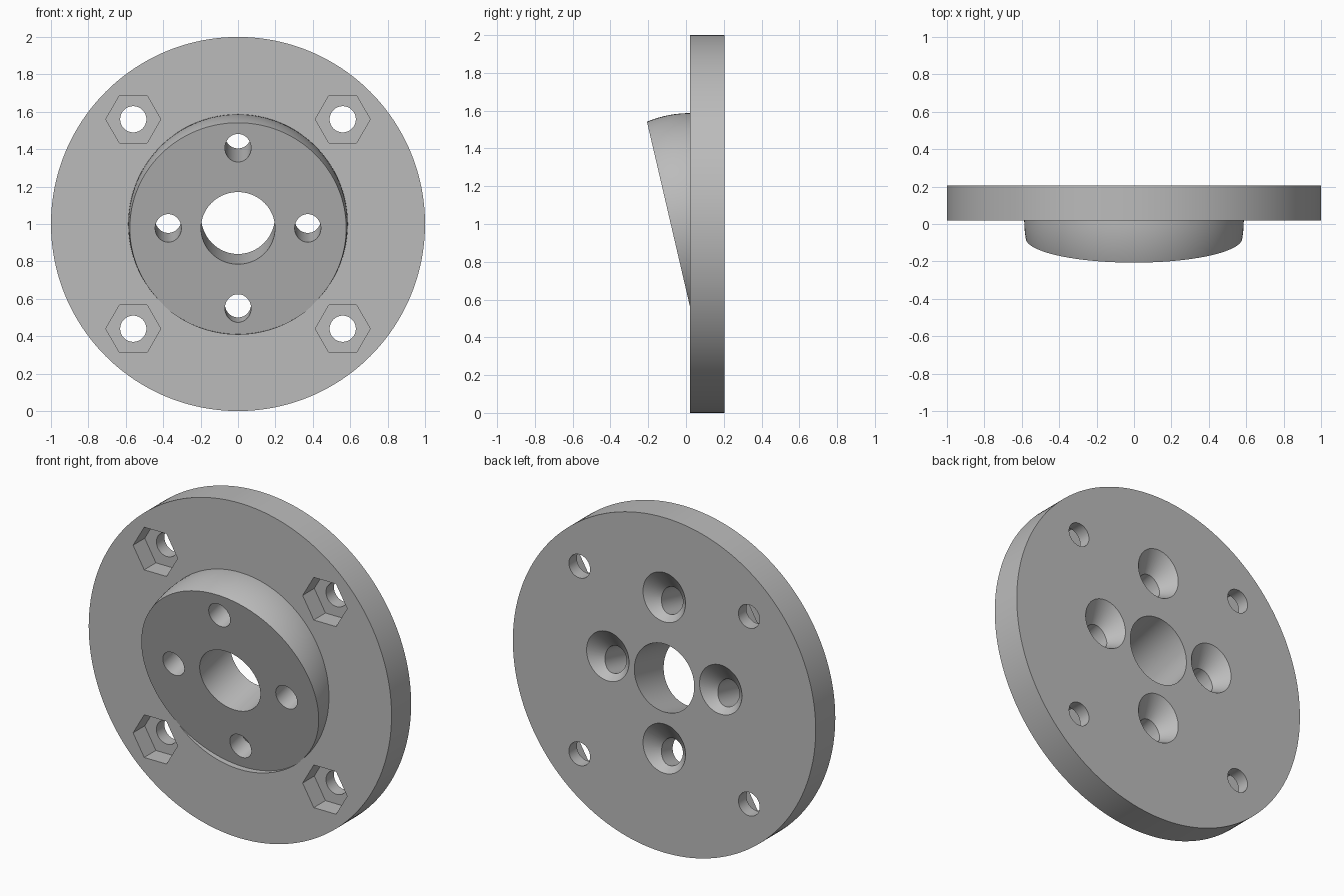
import bpy, bmesh, math
from mathutils import Matrix, Vector

if "Cube" in bpy.data.objects:
    bpy.data.objects.remove(bpy.data.objects["Cube"])

grey = bpy.data.materials.new("plain grey")
grey.use_nodes = True
colour = (0.5, 0.5, 0.5, 1)
grey.diffuse_color = colour
grey.node_tree.nodes["Principled BSDF"].inputs["Base Color"].default_value = colour

FRONT, BACK = 0.02, 0.205                 # plate faces
CENTRE = Vector((0, FRONT, 1))
TILT = math.radians(13.1)
BOSS_R, OFFSET = 0.587, 0.098
straight = Matrix.Rotation(-math.pi / 2, 3, 'X')            # local z -> +y
tilted = Matrix.Rotation(TILT - math.pi / 2, 3, 'X')        # local z -> back and up
axis = tilted @ Vector((0, 0, 1))
up = tilted @ Vector((0, -1, 0))
face_centre = CENTRE - axis * OFFSET


def make(name, bm):
    bmesh.ops.recalc_face_normals(bm, faces=bm.faces)
    mesh = bpy.data.meshes.new(name)
    bm.to_mesh(mesh)
    bm.free()
    mesh.materials.append(grey)
    obj = bpy.data.objects.new(name, mesh)
    bpy.context.collection.objects.link(obj)
    return obj


def frustum(name, start, rot, length, r1, r2, sides=96, stretch=1):
    """Round or polygonal solid running from start along the local z axis."""
    bm = bmesh.new()
    mat = (Matrix.Translation(start) @ rot.to_4x4() @ Matrix.Diagonal((1, stretch, 1, 1))
           @ Matrix.Translation((0, 0, length / 2)))
    bmesh.ops.create_cone(bm, cap_ends=True, segments=sides, radius1=r1, radius2=r2,
                          depth=length, matrix=mat)
    return make(name, bm)


def cut_ball(name, radius, point, normal):
    """Ball with everything on the normal side of a plane removed."""
    bm = bmesh.new()
    bmesh.ops.create_uvsphere(bm, u_segments=128, v_segments=64, radius=radius,
                              matrix=Matrix.Translation(CENTRE) @ tilted.to_4x4())
    cut = bmesh.ops.bisect_plane(bm, geom=bm.verts[:] + bm.edges[:] + bm.faces[:],
                                 plane_co=point, plane_no=normal, clear_outer=True)
    rim = [e for e in cut["geom_cut"] if isinstance(e, bmesh.types.BMEdge)]
    bmesh.ops.contextual_create(bm, geom=rim)
    return make(name, bm)


def combine(target, tool, operation):
    mod = target.modifiers.new(tool.name, 'BOOLEAN')
    mod.operation, mod.solver, mod.object = operation, 'EXACT', tool
    tool.hide_render = True
    bpy.context.view_layer.objects.active = target
    bpy.ops.object.modifier_apply(modifier=mod.name)
    bpy.data.objects.remove(tool)


# Round plate with the ball-shaped boss, sliced by the tilted plane
flange = frustum("flange_plate", CENTRE, straight, BACK - FRONT, 1, 1, 192)
combine(flange, cut_ball("boss", BOSS_R, Vector((0, 0.1, 1)), Vector((0, 1, 0))), 'UNION')
combine(flange, cut_ball("slice", BOSS_R + 0.003, face_centre, axis), 'DIFFERENCE')

# Tilted centre bore
combine(flange, frustum("bore", face_centre - axis * 0.3, tilted, 1, 0.198, 0.198), 'DIFFERENCE')

# Four tilted screw holes, countersunk from the back
for x, v in ((0.373, 0), (-0.373, 0), (0, 0.44), (0, -0.44)):
    seat = face_centre + Vector((x, 0, 0)) + up * v
    combine(flange, frustum("screw_hole", seat - axis * 0.3, tilted, 1, 0.07, 0.07, 64, 1.1),
            'DIFFERENCE')
    start = seat + axis * ((0.13 - seat.y) / axis.y)
    combine(flange, frustum("countersink", start, tilted, 0.16, 0.07, 0.21, 64), 'DIFFERENCE')

# Four straight bolt holes with hexagonal nut pockets at the front
hexagon = straight @ Matrix.Rotation(math.pi / 2, 3, 'Z')
for sx in (-1, 1):
    for sz in (-1, 1):
        spot = CENTRE + Vector((sx * 0.56, -0.1, sz * 0.56))
        combine(flange, frustum("bolt_hole", spot, straight, 0.5, 0.07, 0.07, 64), 'DIFFERENCE')
        combine(flange, frustum("nut_pocket", spot, hexagon, 0.21, 0.147, 0.147, 6), 'DIFFERENCE')

bpy.ops.object.select_all(action='DESELECT')
flange.select_set(True)
bpy.context.view_layer.objects.active = flange
bpy.ops.object.shade_smooth_by_angle(angle=math.radians(10))
